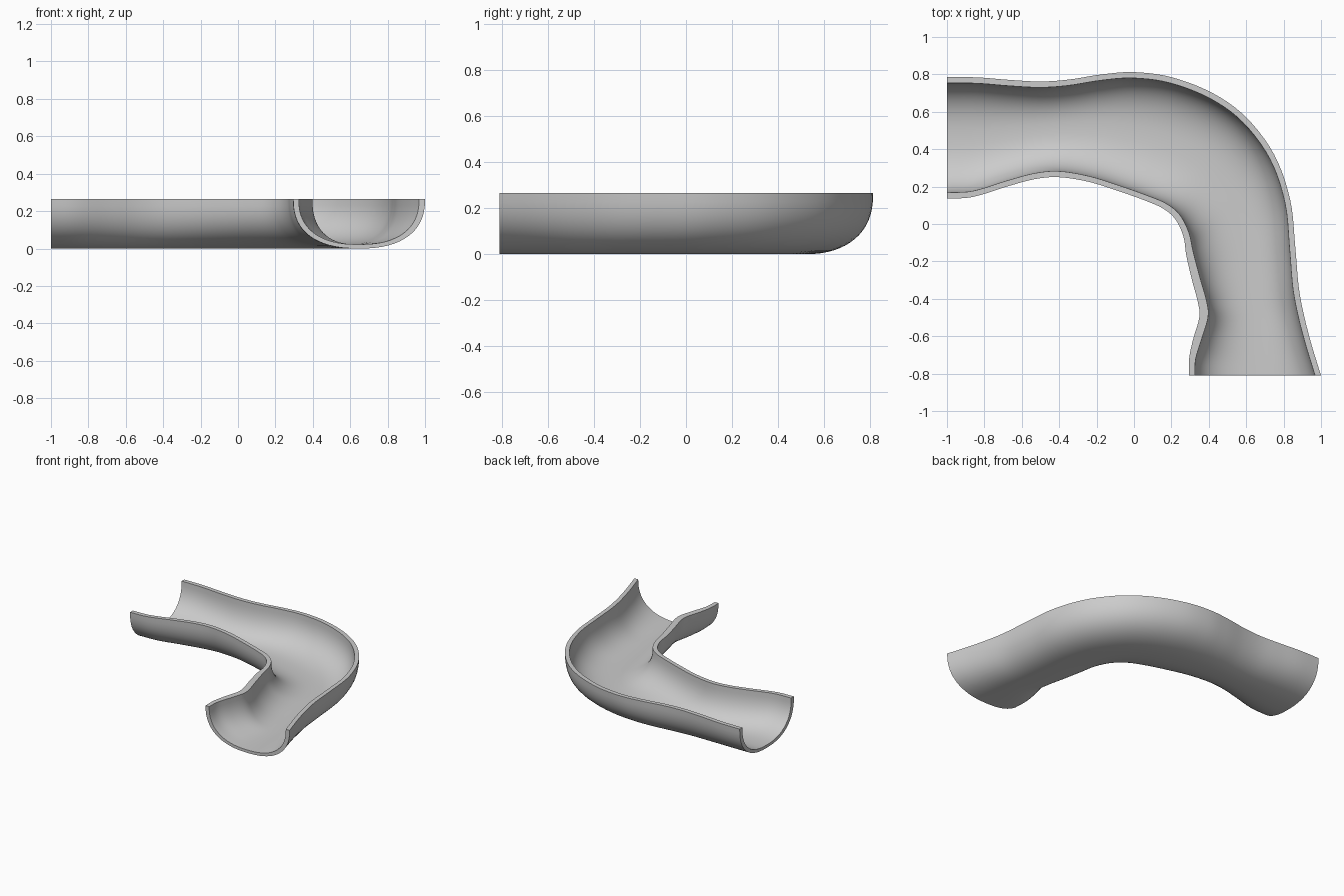
import bpy, bmesh, math
from mathutils import Vector

if "Cube" in bpy.data.objects:
    bpy.data.objects.remove(bpy.data.objects["Cube"])

HEIGHT, FLOOR = 0.265, 0.022
ARC, SUB = 32, 5          # section segments, steps between stations
POWER = 2.4               # squareness of the U section

# stations along the bend: outside rim x, y, inside rim x, y, inside wall thickness
STATIONS = [
    (-1, .785, -1, .135, .033), (-.84, .784, -.86, .145, .032),
    (-.66, .77, -.68, .20, .032), (-.5, .762, -.53, .24, .032),
    (-.35, .772, -.4, .25, .032), (-.17, .80, -.24, .225, .03),
    (0, .812, -.08, .175, .03), (.2, .785, .06, .125, .03),
    (.42, .70, .16, .08, .032), (.6, .57, .225, .02, .035),
    (.75, .37, .265, -.07, .038), (.835, .13, .28, -.17, .042),
    (.862, -.12, .31, -.3, .045), (.88, -.33, .342, -.42, .047),
    (.907, -.48, .349, -.5, .047), (.945, -.63, .315, -.62, .045),
    (.978, -.74, .295, -.72, .035), (1, -.81, .295, -.81, .03),
]


def spline(pts):
    """Smooth Catmull-Rom resampling of the stations."""
    p = [Vector(q) for q in pts]
    p = [2 * p[0] - p[1]] + p + [2 * p[-1] - p[-2]]
    out = []
    for i in range(1, len(p) - 2):
        a, b, c, d = p[i - 1:i + 3]
        for k in range(SUB):
            t = k / SUB
            out.append(0.5 * (2 * b + (c - a) * t + (2 * a - 5 * b + 4 * c - d) * t * t
                              + (3 * b - a - 3 * c + d) * t ** 3))
    return out + [p[-2]]


def u_section(a, b, floor):
    """Rounded U hanging from rim point a to rim point b."""
    pts = []
    for i in range(ARC + 1):
        ang = math.pi * i / ARC
        c, s = math.cos(ang), max(0.0, math.sin(ang))
        u = math.copysign(abs(c) ** (2 / POWER), c)
        xy = (a + b) / 2 + (a - b) / 2 * u
        pts.append((xy.x, xy.y, HEIGHT - (HEIGHT - floor) * s ** (2 / POWER)))
    return pts


bm = bmesh.new()
rings = []
for s in spline(STATIONS):
    a, b = Vector((s[0], s[1])), Vector((s[2], s[3]))
    d = (b - a).normalized()
    outer = u_section(a, b, 0.0)
    inner = u_section(a + d * 0.032, b - d * s[4], FLOOR)
    rings.append([bm.verts.new(p) for p in outer + inner[::-1]])

# skin: outside, inside and rims
n = len(rings[0])
for r, q in zip(rings, rings[1:]):
    for j in range(n):
        k = (j + 1) % n
        bm.faces.new((r[j], r[k], q[k], q[j]))
# end caps
for r in (rings[0], rings[-1]):
    for j in range(ARC):
        bm.faces.new((r[j], r[j + 1], r[n - 2 - j], r[n - 1 - j]))
bmesh.ops.recalc_face_normals(bm, faces=bm.faces)

mesh = bpy.data.meshes.new("curved_trough")
bm.to_mesh(mesh)
bm.free()
trough = bpy.data.objects.new("curved_trough", mesh)
bpy.context.collection.objects.link(trough)
bpy.context.view_layer.objects.active = trough
trough.select_set(True)
bpy.ops.object.shade_smooth_by_angle(angle=math.radians(40))
